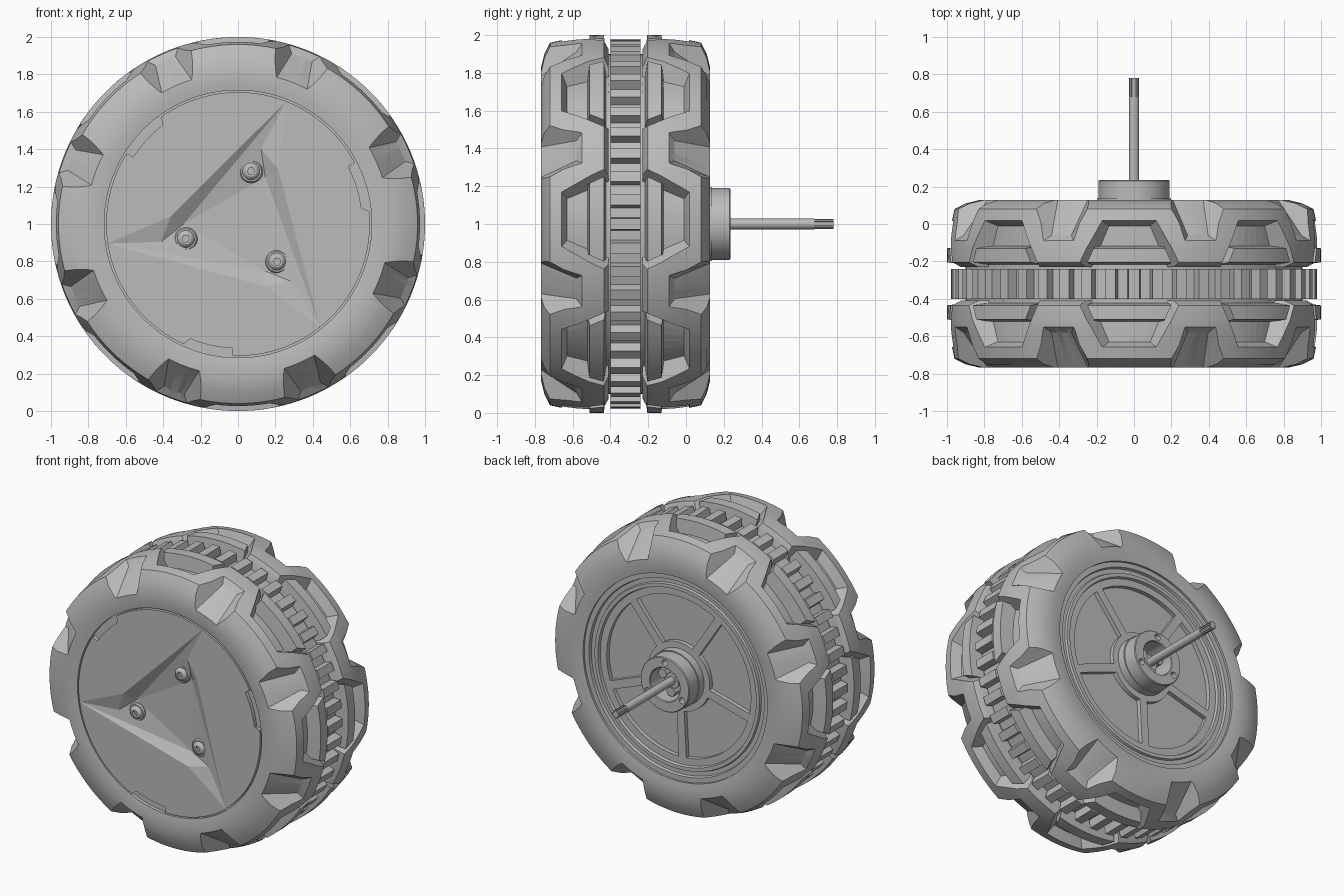
import bpy, bmesh
from math import sin, cos, radians
from mathutils import Vector

cube = bpy.data.objects.get("Cube")
if cube:
    bpy.data.objects.remove(cube)

GREY = (0.5, 0.5, 0.5, 1)
mat = bpy.data.materials.new("grey_plastic")
mat.use_nodes = True
mat.diffuse_color = GREY
mat.node_tree.nodes["Principled BSDF"].inputs["Base Color"].default_value = GREY

MID = -0.32      # plane halfway between the two tyre halves
PHASE = 1.5      # rotation of the tread pattern


def at(y, r, deg):
    """Point at axial position y, radius r and angle deg around the axle."""
    return Vector((r * cos(radians(deg)), y, 1 + r * sin(radians(deg))))


def finish(name, bm, smooth=True):
    bmesh.ops.remove_doubles(bm, verts=bm.verts, dist=1e-5)
    bmesh.ops.recalc_face_normals(bm, faces=bm.faces)
    mesh = bpy.data.meshes.new(name)
    bm.to_mesh(mesh)
    bm.free()
    mesh.materials.append(mat)
    ob = bpy.data.objects.new(name, mesh)
    bpy.context.collection.objects.link(ob)
    if smooth:
        shade(ob)
    return ob


def activate(ob):
    bpy.ops.object.select_all(action='DESELECT')
    ob.select_set(True)
    bpy.context.view_layer.objects.active = ob


def shade(ob):
    activate(ob)
    bpy.ops.object.shade_smooth_by_angle(angle=radians(28))


def add_revolve(bm, profile, segs, axis=(0, 0)):
    """Closed (y, r) profile turned around an axle shifted by axis (x, z)."""
    off = Vector((axis[0], 0, axis[1]))
    rings = [[bm.verts.new(at(y, r, 360 * i / segs) + off) for y, r in profile]
             for i in range(segs)]
    n = len(profile)
    for i in range(segs):
        a, b = rings[i], rings[(i + 1) % segs]
        for j in range(n):
            k = (j + 1) % n
            if profile[j][1] or profile[k][1]:
                bm.faces.new((a[j], a[k], b[k], b[j]))


def revolve(name, profile, segs=96, axis=(0, 0)):
    bm = bmesh.new()
    add_revolve(bm, profile, segs, axis)
    return finish(name, bm)


def add_prism(bm, outline, y0, y1, axis=(0, 0)):
    """Polar outline (r, deg) extruded along the axle."""
    off = Vector((axis[0], 0, axis[1]))
    a, b = ([bm.verts.new(at(y, r, d) + off) for r, d in outline] for y in (y0, y1))
    bm.faces.new(a)
    bm.faces.new(b)
    for i in range(len(a)):
        j = (i + 1) % len(a)
        bm.faces.new((a[i], a[j], b[j], b[i]))


def toothed(count, root, tip):
    step = 360 / count
    return [(r, step * (i + f)) for i in range(count)
            for r, f in ((root, -0.29), (tip, -0.22), (tip, 0.22), (root, 0.29))]


def add_notch(bm, corners, deg, to_y, n=6):
    """Curved wedge; corners are near floor, near top, far top, far floor as (a, r, half angle)."""
    rows = [[bm.verts.new(at(to_y(a), r, deg + h * (2 * i / n - 1))) for i in range(n + 1)]
            for a, r, h in corners]
    for j in range(4):
        p, q = rows[j], rows[(j + 1) % 4]
        for i in range(n):
            bm.faces.new((p[i], p[i + 1], q[i + 1], q[i]))
    for i in (0, n):
        bm.faces.new([row[i] for row in rows])


def carve(ob, bm):
    cutter = finish("cutter", bm, False)
    cutter.hide_render = True
    mod = ob.modifiers.new("carve", 'BOOLEAN')
    mod.operation, mod.solver, mod.object = 'DIFFERENCE', 'EXACT', cutter
    activate(ob)
    bpy.ops.object.modifier_apply(modifier=mod.name)
    bpy.data.objects.remove(cutter)
    shade(ob)


# Tyre halves: turned profile with notches that leave a zigzag tread
TYRE = [(.09, .70), (.09, .95), (.115, 1.0), (.19, 1.0), (.25, .992), (.40, .96),
        (.43, .90), (.447, .83), (.447, .76), (.44, .715), (.30, .715), (.30, .70)]
INNER = [(.05, .905, 14), (.05, 1.05, 18.5), (.37, 1.05, 10), (.31, .905, 7)]
OUTER = [(.26, .955, 3.5), (.19, 1.05, 7), (.52, 1.05, 15), (.52, .755, 7.5)]
BLOCK = [(.10, .88, 13.5), (.115, 1.0, 13), (.19, 1.0, 11), (.205, .88, 12)]
for side, name in ((-1, "front"), (1, "back")):
    def to_y(a, s=side):
        return MID + s * a
    tyre = revolve(name + "_tyre", [(to_y(a), r) for a, r in TYRE], 128)
    bm = bmesh.new()
    for k in range(8):
        add_notch(bm, INNER, PHASE + 45 * k, to_y)
        add_notch(bm, OUTER, PHASE + 22.5 + 45 * k, to_y)
    carve(tyre, bm)
    # Raised blocks inside the inner notches
    bm = bmesh.new()
    for k in range(8):
        add_notch(bm, BLOCK, PHASE + 45 * k, to_y, 8)
    finish(name + "_tread_blocks", bm)

# Toothed ring between the halves
bm = bmesh.new()
add_prism(bm, toothed(48, .925, .98), MID - .08, MID + .08)
finish("toothed_ring", bm, False)
revolve("wheel_core", [(MID - .1, 0), (MID - .1, .9), (MID + .1, .9), (MID + .1, 0)])

# Front cap: three panels swirling around a sunken triangle
FACE, FLOOR = -.762, -.71
bm = bmesh.new()
centre = []
for k in range(3):
    t = 68.5 + 120 * k

    def vert(y, r, d):
        return bm.verts.new(at(y, r, t + d))
    tip, tip2 = vert(FACE, .705, 0), vert(FACE, .705, 120)
    top = vert(FACE, .362, 105)
    low, low2 = vert(FLOOR, .29, 111.5), vert(FLOOR, .29, 231.5)
    fold = vert(-.73, .437, 127.5)
    # Rim arc with a shallow slot
    arc = [(.705, 3 * i) for i in range(1, 20)] + [(.665, 58 + 3 * i) for i in range(8)] \
        + [(.705, 79.1 + 3 * i) for i in range(14)]
    rim = [tip] + [vert(FACE, r, d) for r, d in arc] + [tip2]
    for a, b in zip(rim, rim[1:]):
        bm.faces.new((top, a, b))
        c, d = (bm.verts.new(v.co + Vector((0, .06, 0))) for v in (a, b))
        bm.faces.new((a, c, d, b))
    for f in ((tip, top, low), (tip2, fold, top), (top, fold, low),
              (tip2, low2, low), (tip2, low, fold)):
        bm.faces.new(f)
    centre.append(low)
bm.faces.new(centre)
finish("front_cap", bm, False)
revolve("front_cap_seat", [(-.735, .645), (-.735, .717), (-.6, .717), (-.6, .645)])

# Cap screws with hexagonal sockets
for k in range(3):
    p = at(0, .29, 76 + 120 * k)
    axis = (p.x, p.z - 1)
    screw = revolve(f"cap_screw_{k + 1}", [(-.66, 0), (-.66, .062), (-.72, .062), (-.73, .055),
                    (-.73, .046), (-.742, .038), (-.748, .028), (-.748, 0)], 32, axis)
    bm = bmesh.new()
    add_prism(bm, [(.02, 60 * i) for i in range(6)], -.725, -.8, axis)
    carve(screw, bm)

# Back plate: stepped rings and five pockets between spokes
plate = revolve("back_plate", [(-.2, 0), (-.2, .72), (.105, .72), (.105, .68), (.085, .675),
                (.085, .645), (.10, .64), (.10, .615), (.08, .61), (.08, 0)])
bm = bmesh.new()
for k in range(5):
    add_notch(bm, [(.05, .24, 29), (.2, .24, 29), (.2, .56, 33), (.05, .56, 33)],
              303 + 72 * k, lambda a: a, 16)
carve(plate, bm)

# Axle boss with screw holes
boss = revolve("axle_boss", [(.06, .115), (.06, .197), (.135, .197), (.135, .19), (.23, .19),
               (.235, .185), (.235, .12), (.23, .115)], 64)
bm = bmesh.new()
for k in range(3):
    p = at(0, .153, 90 + 120 * k)
    add_prism(bm, [(.022, 22.5 * i) for i in range(16)], .17, .3, (p.x, p.z - 1))
carve(boss, bm)
revolve("axle_collar", [(.06, 0), (.06, .055), (.16, .055), (.16, 0)], 32)
bm = bmesh.new()
for k in range(3):
    p = at(0, .075, 30 + 120 * k)
    add_prism(bm, [(.034, 60 * i) for i in range(6)], .06, .17, (p.x, p.z - 1))
finish("boss_nuts", bm, False)

# Axle with a splined end
revolve("axle", [(.06, 0), (.06, .028), (.68, .028), (.68, 0)], 32)
bm = bmesh.new()
add_prism(bm, toothed(8, .021, .028), .67, .78)
finish("axle_spline", bm, False)
